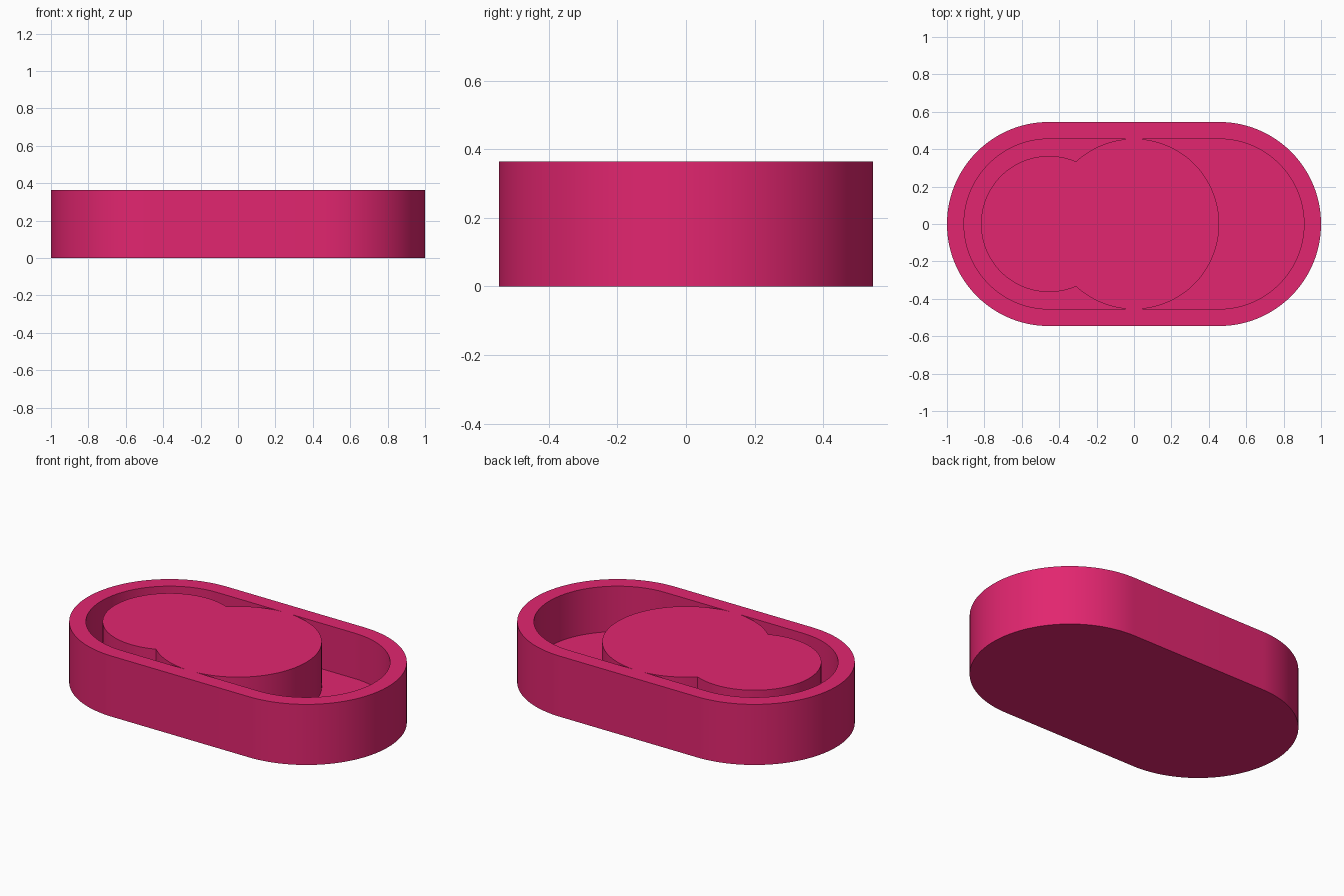
import bpy, bmesh, math

if "Cube" in bpy.data.objects:
    bpy.data.objects.remove(bpy.data.objects["Cube"])

U = 1 / 11            # base unit: wall and floor thickness
H = 4 * U             # overall height
C = 5 * U             # offset of the rounded end centres
N = 64                # segments per half circle


def arc(cx, r, a0, a1, n):
    return [(cx + r * math.cos(a0 + (a1 - a0) * i / n),
             r * math.sin(a0 + (a1 - a0) * i / n)) for i in range(n + 1)]


def stadium(r):
    q = math.pi / 2
    return arc(C, r, -q, q, N) + arc(-C, r, q, 3 * q, N)


def circle(cx, r):
    return arc(cx, r, 0, 2 * math.pi, 2 * N)[:-1]


def prism(name, pts, z0, z1):
    bm = bmesh.new()
    face = bm.faces.new([bm.verts.new((x, y, z0)) for x, y in pts])
    top = bmesh.ops.extrude_face_region(bm, geom=[face])["geom"]
    bmesh.ops.translate(bm, vec=(0, 0, z1 - z0),
                        verts=[v for v in top if isinstance(v, bmesh.types.BMVert)])
    bmesh.ops.recalc_face_normals(bm, faces=bm.faces)
    mesh = bpy.data.meshes.new(name)
    bm.to_mesh(mesh)
    bm.free()
    ob = bpy.data.objects.new(name, mesh)
    bpy.context.collection.objects.link(ob)
    return ob


def activate(ob):
    bpy.ops.object.select_all(action='DESELECT')
    ob.select_set(True)
    bpy.context.view_layer.objects.active = ob


def subtract(ob, cutter):
    mod = ob.modifiers.new("cut", 'BOOLEAN')
    mod.operation, mod.solver, mod.object = 'DIFFERENCE', 'EXACT', cutter
    activate(ob)
    bpy.ops.object.modifier_apply(modifier=mod.name)
    bpy.data.objects.remove(cutter, do_unlink=True)


# Pocket shape: rounded slot around the raised two-disc island
pocket = prism("pocket_cutter", stadium(5 * U), U, H + 0.1)
subtract(pocket, prism("large_disc", circle(0, 5 * U + 0.001), 0, H + 0.2))
subtract(pocket, prism("small_disc", circle(-C, 4 * U), 0, H + 0.2))

# Tray with the pocket cut out, leaving the island flush with the rim
tray = prism("rounded_tray", stadium(6 * U), 0, H)
subtract(tray, pocket)

mat = bpy.data.materials.new("magenta")
mat.diffuse_color = (0.76, 0.019, 0.16, 1)
mat.use_nodes = True
mat.node_tree.nodes["Principled BSDF"].inputs["Base Color"].default_value = mat.diffuse_color
tray.data.materials.clear()
tray.data.materials.append(mat)
activate(tray)
bpy.ops.object.shade_smooth_by_angle(angle=math.radians(30))
